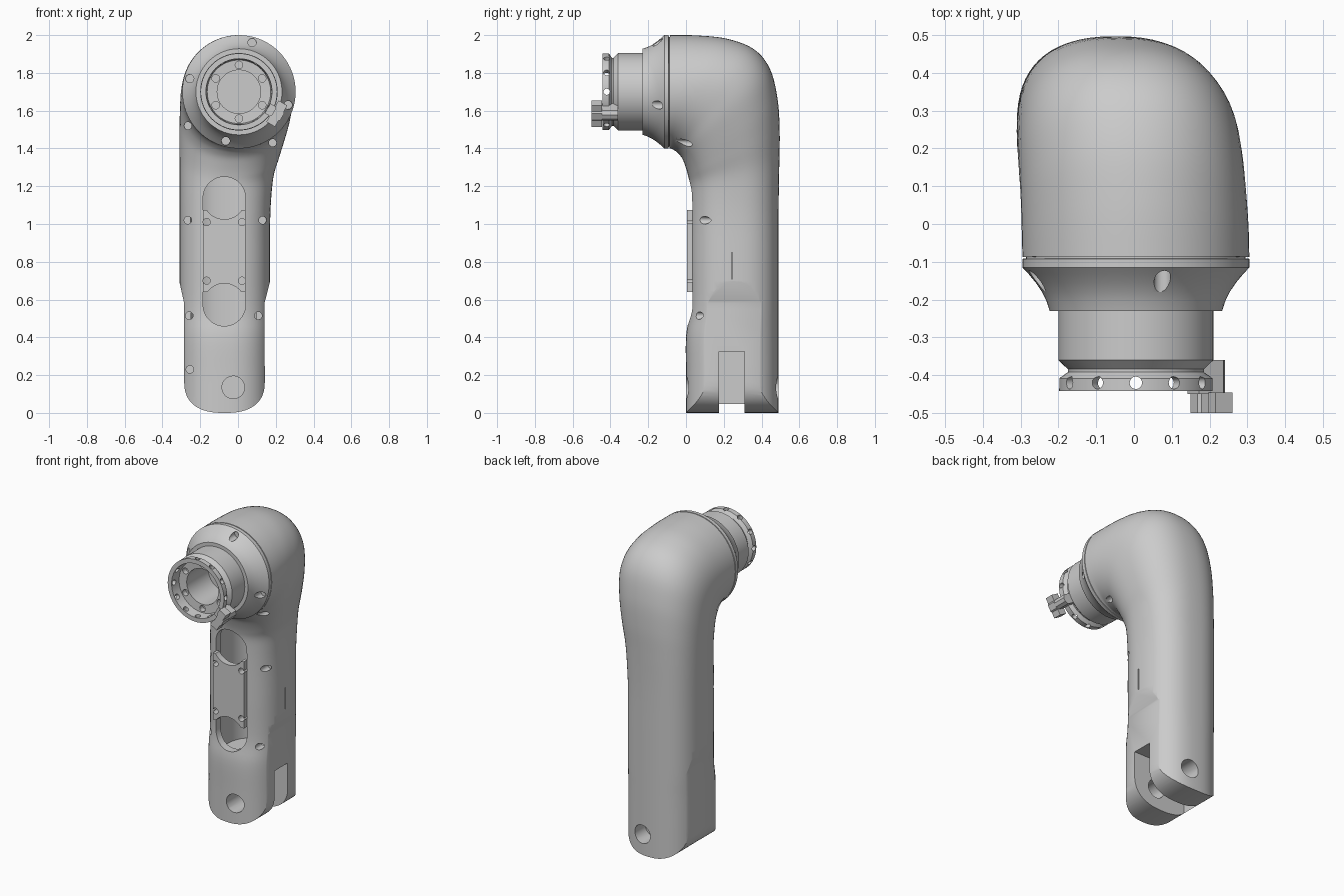
import bpy, bmesh, math
from mathutils import Vector, Matrix

if "Cube" in bpy.data.objects:
    bpy.data.objects.remove(bpy.data.objects["Cube"])

CX, CZ = 0.005, 1.70          # axis of the round joint
SEG = 64


def finish(bm, name):
    bmesh.ops.remove_doubles(bm, verts=bm.verts, dist=1e-5)
    bmesh.ops.recalc_face_normals(bm, faces=bm.faces)
    me = bpy.data.meshes.new(name)
    bm.to_mesh(me)
    bm.free()
    ob = bpy.data.objects.new(name, me)
    bpy.context.collection.objects.link(ob)
    return ob


def loft(name, sections):
    # section: inner y, inner z, outer y, outer z, left x, right x, roundness
    bm = bmesh.new()
    rings = []
    for iy, iz, oy, oz, xl, xr, n in sections:
        ring = []
        for k in range(SEG):
            a = 2 * math.pi * k / SEG
            c, s = math.cos(a), math.sin(a)
            u = math.copysign(abs(c) ** (2 / n), c)
            v = math.copysign(abs(s) ** (2 / n), s)
            ring.append(bm.verts.new(((xl + xr) / 2 + u * (xr - xl) / 2,
                                      (iy + oy) / 2 + v * (oy - iy) / 2,
                                      (iz + oz) / 2 + v * (oz - iz) / 2)))
        rings.append(ring)
    for r0, r1 in zip(rings, rings[1:]):
        for k in range(SEG):
            j = (k + 1) % SEG
            bm.faces.new((r0[k], r0[j], r1[j], r1[k]))
    bm.faces.new(rings[0])
    bm.faces.new(rings[-1])
    return finish(bm, name)


def smooth_path(keys, steps):
    out = []
    for i in range(len(keys) - 1):
        p = [keys[max(0, min(len(keys) - 1, i + d))] for d in (-1, 0, 1, 2)]
        for s in range(steps):
            t = s / steps
            out.append([0.5 * (2 * b + (c - a) * t + (2 * a - 5 * b + 4 * c - d) * t * t
                               + (3 * b - a - 3 * c + d) * t ** 3) for a, b, c, d in zip(*p)])
    return out + [list(keys[-1])]


def prism(name, pts, y0, y1):
    # outline in x, z extruded along y
    bm = bmesh.new()
    f = bm.faces.new([bm.verts.new((x, y0, z)) for x, z in pts])
    ext = bmesh.ops.extrude_face_region(bm, geom=[f])
    bmesh.ops.translate(bm, vec=(0, y1 - y0, 0),
                        verts=[g for g in ext["geom"] if isinstance(g, bmesh.types.BMVert)])
    return finish(bm, name)


def box(name, x0, x1, y0, y1, z0, z1):
    return prism(name, [(x0, z0), (x1, z0), (x1, z1), (x0, z1)], y0, y1)


def drills(rods, seg=24):
    # rods: start point, end point, radius
    bm = bmesh.new()
    for a, b, r in rods:
        a, b = Vector(a), Vector(b)
        m = Matrix.Translation((a + b) / 2) @ (b - a).to_track_quat('Z', 'Y').to_matrix().to_4x4()
        bmesh.ops.create_cone(bm, cap_ends=True, segments=seg, radius1=r, radius2=r,
                              depth=(b - a).length, matrix=m)
    return finish(bm, "cutter")


def spin(name, prof):
    # profile of radius, y turned around the joint axis
    bm = bmesh.new()
    vs = [bm.verts.new((CX + r, y, CZ)) for r, y in prof]
    es = [bm.edges.new((vs[i], vs[(i + 1) % len(vs)])) for i in range(len(vs))]
    bmesh.ops.spin(bm, geom=vs + es, cent=(CX, 0, CZ), axis=(0, 1, 0),
                   angle=2 * math.pi, steps=72, use_merge=True)
    bmesh.ops.dissolve_degenerate(bm, dist=1e-6, edges=bm.edges)
    return finish(bm, name)


def cut(ob, tool, op='DIFFERENCE'):
    tool.hide_render = True
    m = ob.modifiers.new("cut", 'BOOLEAN')
    m.operation, m.object, m.solver = op, tool, 'EXACT'
    bpy.context.view_layer.objects.active = ob
    bpy.ops.object.modifier_apply(modifier=m.name)
    bpy.data.objects.remove(tool)


# arm shell: column bending forward into the joint
keys = [(0, -.05, .49, -.05, -.31, .17, 2.5), (0, .2, .49, .2, -.31, .17, 2.5),
        (0, .4, .49, .4, -.31, .17, 2.5), (.02, .55, .49, .55, -.31, .17, 2.5),
        (.02, .8, .49, .8, -.31, .17, 2.5), (.02, 1.0, .49, 1.0, -.31, .17, 2.5),
        (.02, 1.13, .491, 1.15, -.31, .176, 2.5), (.018, 1.21, .494, 1.32, -.31, .19, 2.45),
        (.01, 1.26, .496, 1.49, -.31, .22, 2.4), (-.005, 1.31, .485, 1.66, -.31, .25, 2.35),
        (-.022, 1.35, .445, 1.82, -.308, .275, 2.3), (-.045, 1.378, .36, 1.925, -.305, .288, 2.2),
        (-.065, 1.392, .22, 1.98, -.30, .297, 2.1), (-.08, 1.40, .06, 1.998, -.297, .303, 2.02),
        (-.088, 1.40, -.086, 2.0, -.295, .305, 2)]
arm = loft("arm_shell", smooth_path(keys, 5))

# rounded foot and side flats
foot = []
for k in range(33):
    a = math.pi * k / 32
    c, s = math.cos(a), math.sin(a)
    foot.append((-.0715 - math.copysign(abs(c) ** .8, c) * .2135, .17 * (1 - abs(s) ** .8)))
foot += [(.14, .58), (.176, .72), (1, .73), (1, 3), (-1, 3), (-1, .73), (-.316, .72), (-.285, .58)]
cut(arm, prism("cutter", foot, -1, 1), 'INTERSECT')

# hollow inside, fork slot, seam
cut(arm, loft("cutter", [(.06, .36, .44, .36, -.265, .125, 2.5), (.06, 1.27, .44, 1.27, -.265, .125, 2.5)]))
cut(arm, box("cutter", -.24, 1, .175, .31, -1, .325))
cut(arm, box("cutter", .16, .3, .241, .247, .71, .85))

# front window
WX, WR = -.0725, .1125
win = [(WX + WR * math.cos(math.pi * k / 20), 1.1375 + WR * math.sin(math.pi * k / 20)) for k in range(21)]
win += [(WX - WR * math.cos(math.pi * k / 20), .5725 - WR * math.sin(math.pi * k / 20)) for k in range(21)]
cut(arm, prism("cutter", win, -.05, .15))

# pin holes and screw holes
rods = [((-.025, -.1, .135), (-.025, .2, .135), .06), ((-.025, .37, .135), (-.025, .6, .135), .06)]
for x, z, y in [(-.265, 1.02, .16), (.13, 1.02, .15), (-.258, .515, .15), (.107, .515, .13),
                (-.255, .23, .13), (-.265, 1.52, .1), (.183, 1.43, .07)]:
    rods.append(((x, -.3, z), (x, y, z), .02))
cut(arm, drills(rods))

# plate inside the window
plate = box("window_plate", -.184, .039, .004, .045, .64, 1.075)
cut(plate, drills([((WX, -.1, z), (WX, .2, z), WR) for z in (1.1375, .5725)], 48))
cut(plate, drills([((x, -.1, z), (x, .2, z), .019) for x in (-.166, .021) for z in (.7, 1.01)]))

# collar with four screw holes
collar = spin("collar", [(.15, -.07), (.29, -.075), (.29, -.091), (.30, -.092), (.30, -.115),
                         (.284, -.132), (.265, -.155), (.248, -.18), (.236, -.205), (.228, -.23), (.15, -.23)])
rods = []
for d in (75, 165, 255, 345):
    a = math.radians(d)
    x, z = CX + .27 * math.cos(a), CZ + .27 * math.sin(a)
    rods.append(((x, -.4, z), (x, -.11, z), .022))
cut(collar, drills(rods))

# neck with perforated flange
neck = spin("neck", [(0, -.15), (.115, -.15), (.115, -.372), (.168, -.375), (.175, -.442), (.203, -.442),
                     (.203, -.408), (.18, -.392), (.18, -.384), (.205, -.36), (.205, -.12), (0, -.12)])
rods = []
for k in range(12):
    d = Vector((math.cos(k * math.pi / 6), 0, math.sin(k * math.pi / 6)))
    c = Vector((CX, -.42, CZ))
    rods.append((c + d * .15, c + d * .24, .0165))
    if k % 2:
        c.y = -.4
        rods.append((c + d * .142, c + d * .142 + Vector((0, .06, 0)), .02))
cut(neck, drills(rods, 16))

# latch on the flange
lug = prism("latch_lug", [(.175, -.03), (.25, -.03), (.265, -.012), (.265, .012), (.25, .03), (.175, .03)], -.45, -.36)
head = prism("latch_head", [(.205, -.065), (.258, -.065), (.258, -.028), (.265, -.02), (.265, .02),
                            (.258, .028), (.258, .065), (.205, .065), (.205, .028), (.212, .02),
                            (.212, -.02), (.205, -.028)], -.5, -.446)
for ob in (lug, head):
    ob.data.transform(Matrix.Translation((CX, 0, CZ)) @ Matrix.Rotation(math.radians(30), 4, 'Y'))

# smooth shading with sharp edges kept
bpy.ops.object.select_all(action='DESELECT')
for ob in (arm, plate, collar, neck, lug, head):
    ob.select_set(True)
bpy.context.view_layer.objects.active = arm
bpy.ops.object.shade_smooth_by_angle(angle=math.radians(30))
